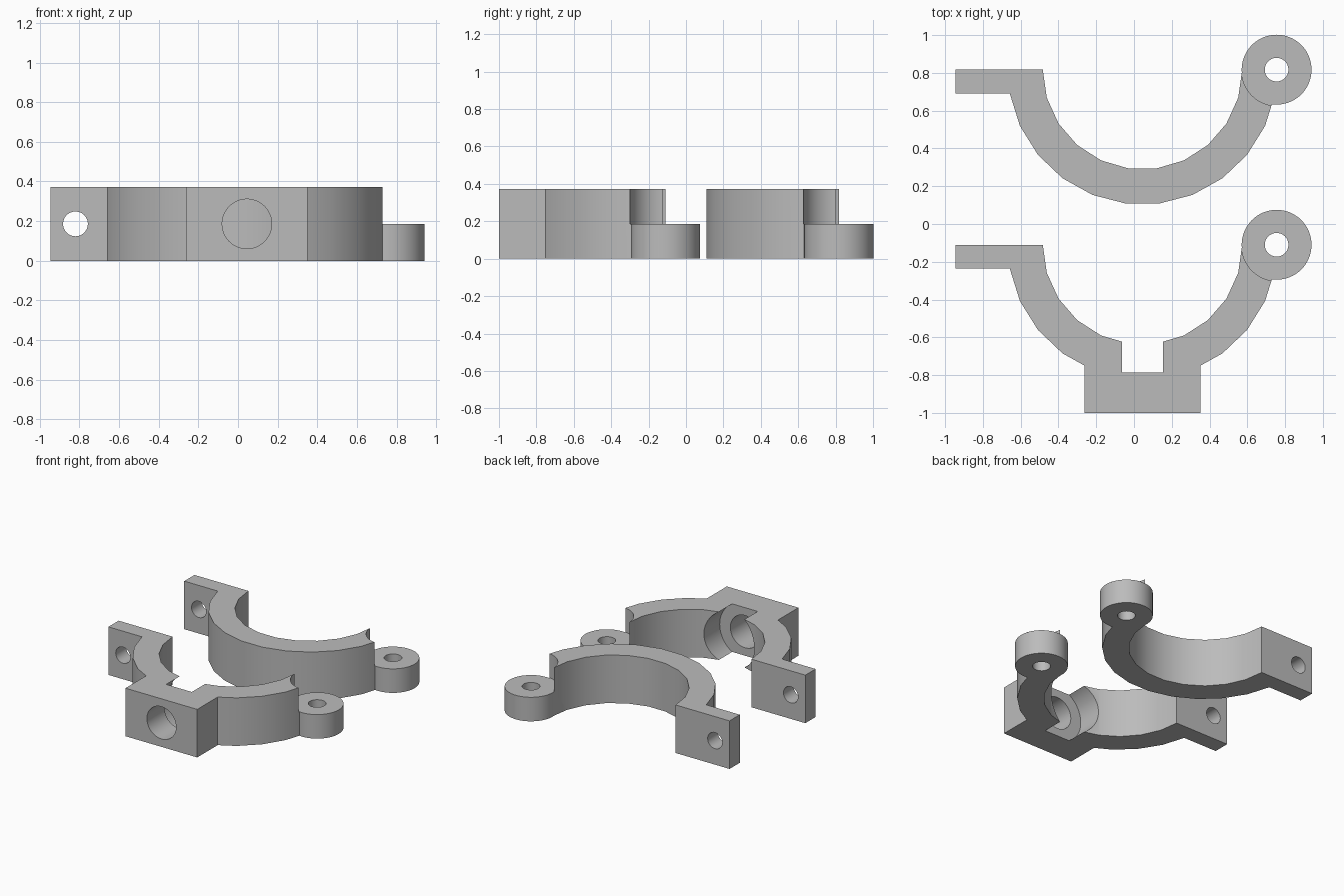
import bpy
import bmesh
from math import cos, sin, radians, pi
from mathutils import Matrix, Vector

if "Cube" in bpy.data.objects:
    bpy.data.objects.remove(bpy.data.objects["Cube"])

H = 0.372            # clamp height
CX = 0.045           # arc centre
R_IN, R_OUT = 0.528, 0.714
FLANGE = 0.125       # flange thickness
HINGE_X, HINGE_R = 0.755, 0.185

grey = bpy.data.materials.new("plain grey")
grey.use_nodes = True
grey.diffuse_color = (0.5, 0.5, 0.5, 1)
grey.node_tree.nodes["Principled BSDF"].inputs["Base Color"].default_value = (0.5, 0.5, 0.5, 1)


def make(name, bm):
    bmesh.ops.recalc_face_normals(bm, faces=bm.faces)
    me = bpy.data.meshes.new(name)
    bm.to_mesh(me)
    bm.free()
    me.materials.append(grey)
    ob = bpy.data.objects.new(name, me)
    bpy.context.collection.objects.link(ob)
    return ob


def cylinder(name, start, end, radius, sides=48):
    a, b = Vector(start), Vector(end)
    turn = (b - a).to_track_quat('Z', 'Y').to_matrix().to_4x4()
    bm = bmesh.new()
    bmesh.ops.create_cone(bm, cap_ends=True, segments=sides, radius1=radius, radius2=radius,
                          depth=(b - a).length,
                          matrix=Matrix.Translation((a + b) / 2) @ turn)
    return make(name, bm)


def box(name, lo, hi):
    lo, hi = Vector(lo), Vector(hi)
    bm = bmesh.new()
    bmesh.ops.create_cube(bm, size=1, matrix=Matrix.Translation((lo + hi) / 2)
                          @ Matrix.Diagonal((hi - lo).to_4d()))
    return make(name, bm)


def combine(ob, tool, operation):
    mod = ob.modifiers.new(operation, 'BOOLEAN')
    mod.operation, mod.object, mod.solver = operation, tool, 'EXACT'
    with bpy.context.temp_override(object=ob, active_object=ob):
        bpy.ops.object.modifier_apply(modifier=mod.name)
    bpy.data.objects.remove(tool)


def arc(cy, r, start, end, steps):
    angles = [radians(start + (end - start) * i / steps) for i in range(steps + 1)]
    return [(CX + r * cos(a), cy + r * sin(a)) for a in angles]


def clamp_half(name, cy, with_block):
    # Half ring and flange as one extruded outline
    outline = [(-0.945, cy), (-0.945, cy - FLANGE)]
    outline += arc(cy, R_OUT, 190.1, 349.9, 11) + arc(cy, R_IN, 360, 180, 11)
    bm = bmesh.new()
    face = bm.faces.new([bm.verts.new((x, y, 0)) for x, y in outline])
    top = bmesh.ops.extrude_face_region(bm, geom=[face])["geom"]
    bmesh.ops.translate(bm, vec=(0, 0, H), verts=[v for v in top if isinstance(v, bmesh.types.BMVert)])
    half = make(name, bm)

    # Mounting block with through hole and wide counterbore
    if with_block:
        combine(half, box("block", (-0.263, -1, 0), (0.351, -0.7, H)), 'UNION')
        combine(half, cylinder("counterbore", (CX, -0.785, H / 2), (CX, -0.3, H / 2), 0.216, 64), 'DIFFERENCE')
        combine(half, cylinder("hole", (CX, -1.1, H / 2), (CX, -0.6, H / 2), 0.125), 'DIFFERENCE')

    # Clearance above the hinge, then the hinge knuckle itself
    combine(half, cylinder("clearance", (HINGE_X + 0.002, cy - 0.005, H / 2),
                           (HINGE_X + 0.002, cy - 0.005, H * 2), 0.187, 64), 'DIFFERENCE')
    combine(half, cylinder("knuckle", (HINGE_X, cy, 0), (HINGE_X, cy, H / 2), HINGE_R, 64), 'UNION')

    # Pin hole and flange bolt hole
    combine(half, cylinder("pin", (HINGE_X, cy, -0.1), (HINGE_X, cy, H), 0.0625), 'DIFFERENCE')
    combine(half, cylinder("bolt", (-0.82, cy - 0.3, H / 2), (-0.82, cy + 0.1, H / 2), 0.0625), 'DIFFERENCE')

    bpy.ops.object.select_all(action='DESELECT')
    half.select_set(True)
    bpy.context.view_layer.objects.active = half
    bpy.ops.object.shade_smooth_by_angle(angle=pi / 6)


clamp_half("back_clamp_half", 0.817, False)
clamp_half("front_clamp_half", -0.11, True)
